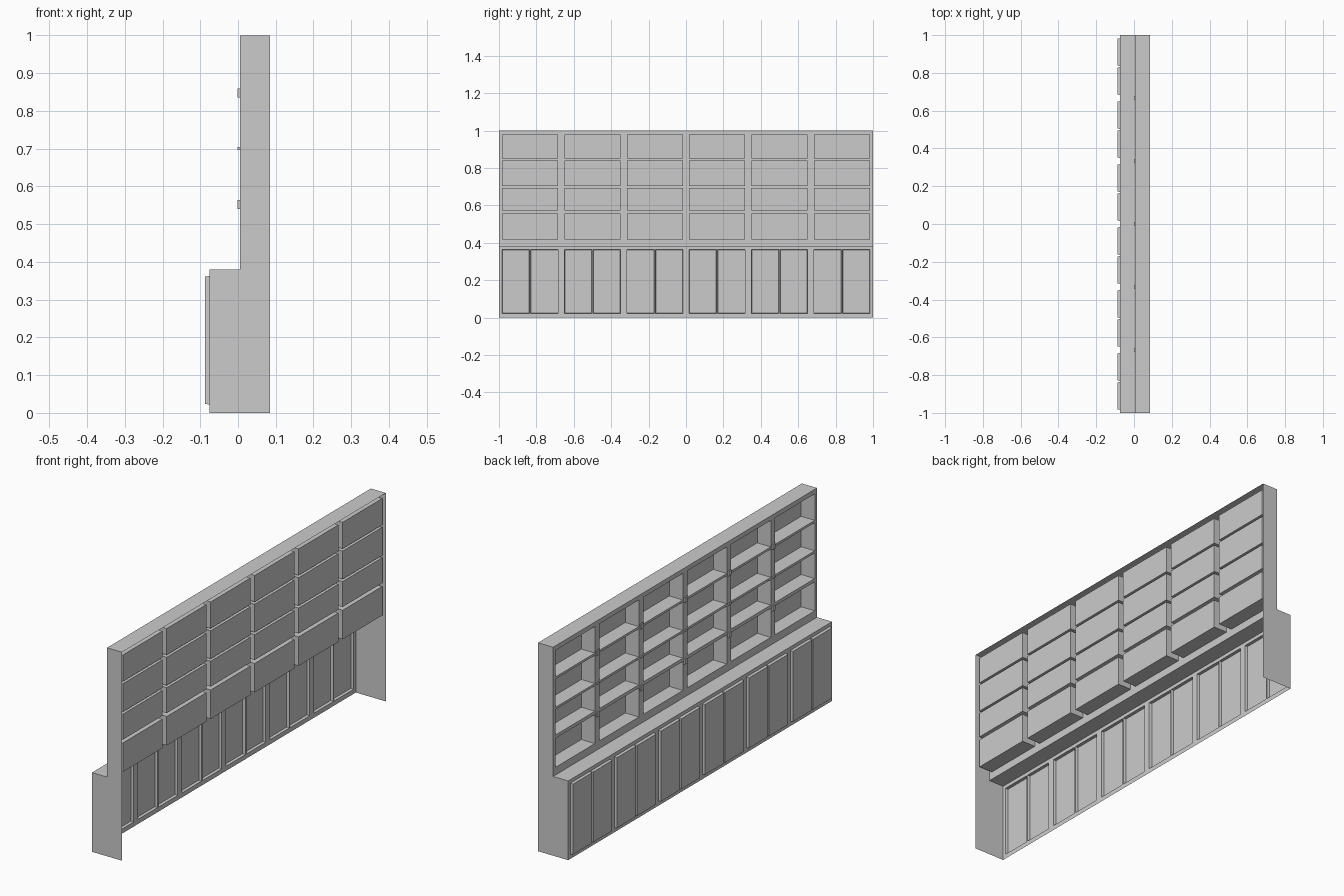
import bpy, bmesh

if "Cube" in bpy.data.objects:
    bpy.data.objects.remove(bpy.data.objects["Cube"])

X_BACK, X_UPPER, X_LOWER = 0.085, 0.005, -0.075
X_NICHE, X_DOOR = 0.077, -0.088
Z_LEDGE = 0.38
CENTRES = [-1 + (i + 0.5) / 3 for i in range(6)]


def finish(bm, name):
    bmesh.ops.remove_doubles(bm, verts=bm.verts, dist=1e-5)
    mesh = bpy.data.meshes.new(name)
    bm.to_mesh(mesh)
    bm.free()
    obj = bpy.data.objects.new(name, mesh)
    bpy.context.collection.objects.link(obj)
    return obj


def quad(bm, pts):
    return bm.faces.new([bm.verts.new(p) for p in pts])


def panelled_sheet(name, ys, zs, x0, x1, taper=0.0):
    """Sheet facing -x; every odd grid cell is pushed to x1 with side walls."""
    bm = bmesh.new()
    for i in range(len(ys) - 1):
        for j in range(len(zs) - 1):
            a, b, c, d = ys[i], ys[i + 1], zs[j], zs[j + 1]
            rim = [(x0, a, c), (x0, a, d), (x0, b, d), (x0, b, c)]
            if not (i % 2 and j % 2):
                quad(bm, rim)
                continue
            t = taper
            end = [(x1, a + t, c + t), (x1, a + t, d - t),
                   (x1, b - t, d - t), (x1, b - t, c + t)]
            quad(bm, end)
            for k in range(4):
                n = (k + 1) % 4
                quad(bm, [rim[k], rim[n], end[n], end[k]])
    return finish(bm, name)


# upper shelving: six columns of four niches, open behind
ys = [-1] + [c + s for c in CENTRES for s in (-0.15, 0.15)] + [1]
zs = [Z_LEDGE, 0.417, 0.556, 0.572, 0.694, 0.705, 0.84, 0.851, 0.978, 1.0]
panelled_sheet("upper_shelves", ys, zs, X_UPPER, X_NICHE)

# lower front: six pairs of raised doors
ys = [-1] + [c + s for c in CENTRES for s in (-0.15, -0.003, 0.003, 0.15)] + [1]
panelled_sheet("cabinet_doors", ys, [0, 0.022, 0.363, Z_LEDGE],
               X_LOWER, X_DOOR, taper=0.002)

# carcass: end panels, ledge and top, open at back and bottom
bm = bmesh.new()
for y in (-1, 1):
    quad(bm, [(X_LOWER, y, 0), (X_BACK, y, 0), (X_BACK, y, Z_LEDGE), (X_LOWER, y, Z_LEDGE)])
    quad(bm, [(X_UPPER, y, Z_LEDGE), (X_BACK, y, Z_LEDGE), (X_BACK, y, 1), (X_UPPER, y, 1)])
quad(bm, [(X_LOWER, -1, Z_LEDGE), (X_UPPER, -1, Z_LEDGE), (X_UPPER, 1, Z_LEDGE), (X_LOWER, 1, Z_LEDGE)])
quad(bm, [(X_UPPER, -1, 1), (X_BACK, -1, 1), (X_BACK, 1, 1), (X_UPPER, 1, 1)])
finish(bm, "carcass")

# small fittings on the dividers at shelf height
for i in range(1, 6):
    for z, h in ((0.552, 0.024), (0.70, 0.008), (0.848, 0.024)):
        bpy.ops.mesh.primitive_cube_add(size=1, location=(0.003, -1 + i / 3, z))
        peg = bpy.context.object
        peg.name = "divider_fitting"
        peg.scale = (0.008, 0.02, h)
